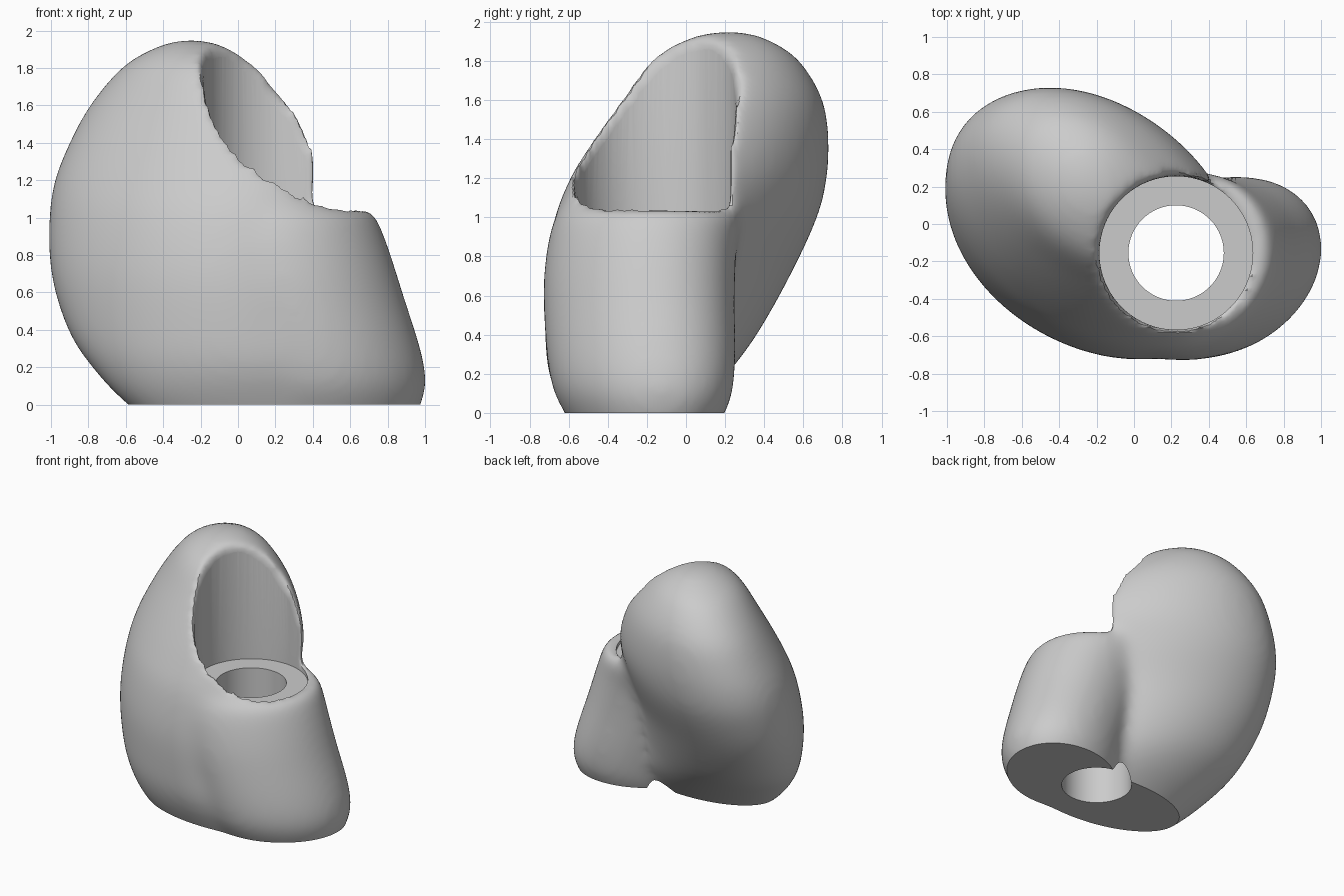
import bpy, bmesh, math

cube = bpy.data.objects.get("Cube")
if cube:
    bpy.data.objects.remove(cube, do_unlink=True)

SIDES, STEPS = 64, 6
POCKET_X, POCKET_Y, FLOOR = 0.225, -0.155, 1.0


def spline(a, b, c, d, t):
    return 0.5 * (2 * b + (c - a) * t + (2 * a - 5 * b + 4 * c - d) * t * t
                  + (3 * b - a - 3 * c + d) * t ** 3)


def loft(name, keys):
    """Stack of slanted ellipses; each key is z, x range, y range, skew."""
    rows = []
    for i in range(len(keys) - 1):
        quad = [keys[max(0, min(len(keys) - 1, i + k))] for k in (-1, 0, 1, 2)]
        rows += [[spline(*v, s / STEPS) for v in zip(*quad)] for s in range(STEPS)]
    rows.append(keys[-1])
    bm = bmesh.new()
    rings = []
    for z, x0, x1, y0, y1, skew in rows:
        lean = math.sqrt(1 - skew * skew)
        ring = []
        for k in range(SIDES):
            a = math.tau * k / SIDES
            u, v = math.cos(a), skew * math.cos(a) + lean * math.sin(a)
            ring.append(bm.verts.new(((x0 + x1 + (x1 - x0) * u) / 2,
                                      (y0 + y1 + (y1 - y0) * v) / 2, z)))
        rings.append(ring)
    for low, high in zip(rings, rings[1:]):
        for k in range(SIDES):
            n = (k + 1) % SIDES
            bm.faces.new((low[k], low[n], high[n], high[k]))
    bm.faces.new(rings[0][::-1])
    bm.faces.new(rings[-1])
    mesh = bpy.data.meshes.new(name)
    bm.to_mesh(mesh)
    bm.free()
    obj = bpy.data.objects.new(name, mesh)
    bpy.context.collection.objects.link(obj)
    return obj


def cutter(name, radius, z0, z1):
    bpy.ops.mesh.primitive_cylinder_add(vertices=96, radius=radius, depth=z1 - z0,
                                        location=(POCKET_X, POCKET_Y, (z0 + z1) / 2))
    obj = bpy.context.object
    obj.name = name
    obj.hide_render = True
    return obj


def apply(obj, kind, **settings):
    bpy.context.view_layer.objects.active = obj
    mod = obj.modifiers.new(kind, kind)
    for key, value in settings.items():
        setattr(mod, key, value)
    bpy.ops.object.modifier_apply(modifier=mod.name)


def boolean(obj, other, operation="DIFFERENCE"):
    apply(obj, "BOOLEAN", object=other, operation=operation, solver="EXACT")


def soften(obj, rounds):
    apply(obj, "REMESH", mode="VOXEL", voxel_size=0.025)
    apply(obj, "SMOOTH", factor=0.5, iterations=rounds)


# Leaning hood that rises behind the pocket
body = loft("body", [
    (-0.3, -0.2, 0.6, -0.45, -0.22, -0.1),
    (0, -0.58, 0.68, -0.61, 0.03, -0.1),
    (0.2, -0.77, 0.65, -0.69, 0.2, -0.2),
    (0.4, -0.9, 0.55, -0.71, 0.35, -0.3),
    (0.7, -0.99, 0.5, -0.71, 0.52, -0.35),
    (1, -1, 0.53, -0.66, 0.66, -0.35),
    (1.2, -0.97, 0.55, -0.58, 0.71, -0.35),
    (1.4, -0.89, 0.48, -0.47, 0.72, -0.35),
    (1.6, -0.78, 0.35, -0.34, 0.69, -0.35),
    (1.8, -0.61, 0.13, -0.18, 0.57, -0.3),
    (1.9, -0.44, -0.06, 0, 0.42, -0.2),
    (1.94, -0.32, -0.18, 0.14, 0.3, -0.2)])

# Round barrel under the pocket
barrel = loft("barrel", [
    (-0.3, 0.2, 0.8, -0.4, 0, 0.2),
    (0, 0.06, 0.97, -0.61, 0.19, 0.2),
    (0.2, 0, 0.99, -0.69, 0.24, 0.2),
    (0.6, -0.15, 0.87, -0.72, 0.24, 0.18),
    (0.85, -0.22, 0.79, -0.7, 0.25, 0.15),
    (1, -0.25, 0.73, -0.66, 0.28, 0.1),
    (1.04, -0.25, 0.7, -0.63, 0.28, 0.1)])

pocket = cutter("pocket_cutter", 0.41, FLOOR, 2.5)
bore = cutter("bore_cutter", 0.255, -1, 2)
ground = cutter("base_cutter", 3, -1, 0)

# Blend the two masses, making up for the shrinkage
boolean(body, barrel, "UNION")
soften(body, 30)
apply(body, "DISPLACE", strength=0.012, mid_level=0)

# Rough pocket with a rounded rim
boolean(body, pocket)
soften(body, 20)

# Crisp pocket, through bore and flat base
for tool in (pocket, bore, ground):
    boolean(body, tool)
for helper in (barrel, pocket, bore, ground):
    bpy.data.objects.remove(helper, do_unlink=True)

grey = bpy.data.materials.new("plain grey")
grey.use_nodes = True
grey.diffuse_color = (0.6, 0.6, 0.6, 1)
grey.node_tree.nodes["Principled BSDF"].inputs["Base Color"].default_value = (0.6, 0.6, 0.6, 1)
body.data.materials.clear()
body.data.materials.append(grey)

bpy.ops.object.select_all(action="DESELECT")
body.select_set(True)
bpy.context.view_layer.objects.active = body
bpy.ops.object.shade_smooth_by_angle(angle=math.radians(35))
